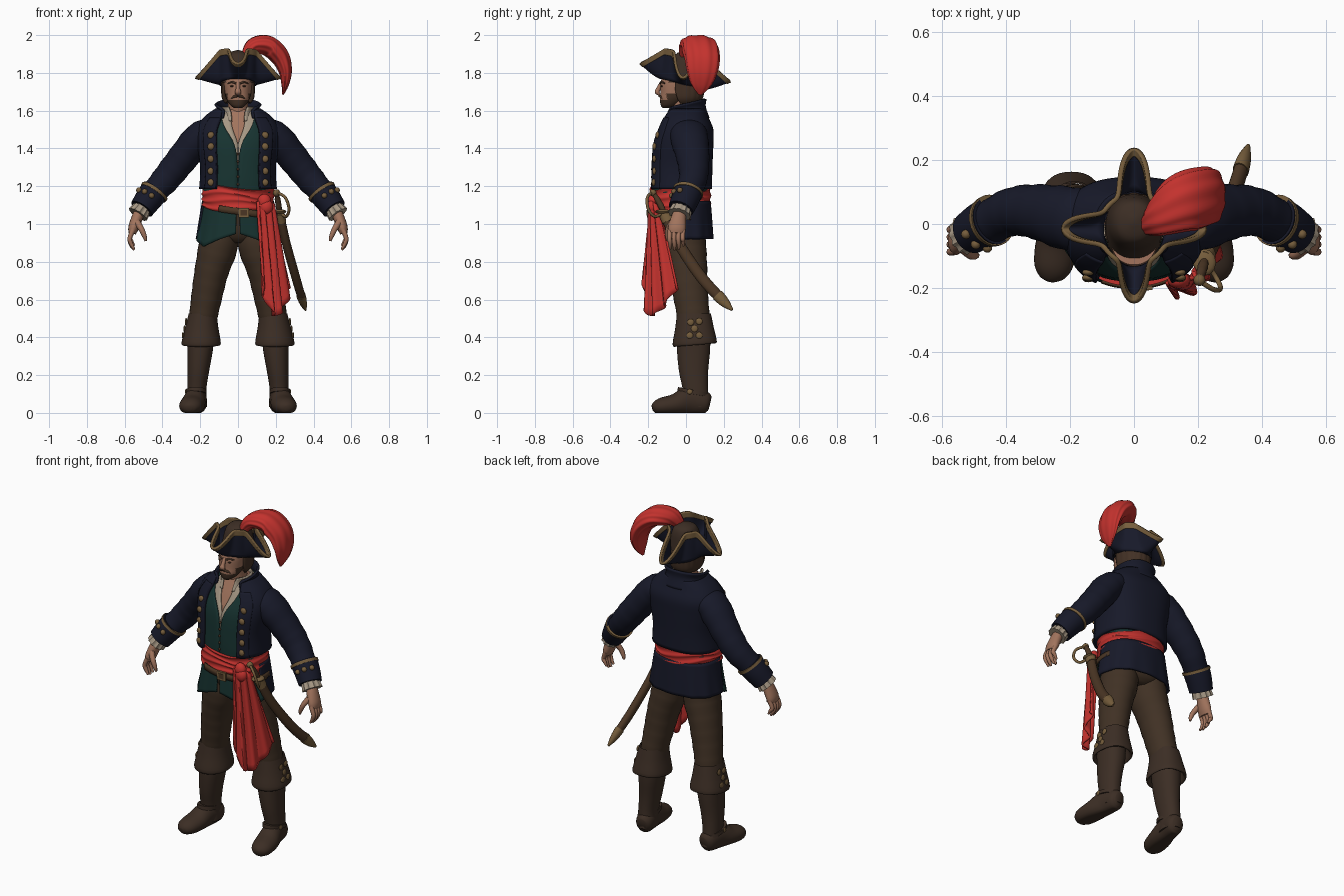
import bpy, bmesh
from math import sin, cos, pi, radians, copysign
from mathutils import Vector, Matrix

cube = bpy.data.objects.get("Cube")
if cube:
    bpy.data.objects.remove(cube, do_unlink=True)


def material(name, *rgb):
    m = bpy.data.materials.new(name)
    m.use_nodes = True
    m.diffuse_color = (*rgb, 1)
    bsdf = next(n for n in m.node_tree.nodes if n.type == 'BSDF_PRINCIPLED')
    bsdf.inputs["Base Color"].default_value = (*rgb, 1)
    bsdf.inputs["Roughness"].default_value = 0.8
    return m


NAVY = material("navy cloth", .0085, .0098, .022)
PANTS = material("brown cloth", .052, .031, .018)
BOOT = material("boot leather", .045, .027, .018)
RED = material("red cloth", .55, .032, .027)
GOLD = material("old gold", .18, .11, .045)
SKIN = material("skin", .36, .175, .11)
TEAL = material("dark teal cloth", .0085, .033, .03)
CREAM = material("cream linen", .38, .31, .23)
HAIR = material("dark hair", .055, .03, .018)
BELT = material("belt leather", .07, .037, .018)


def finish(name, bm, mats, thick=0, mirror=False):
    me = bpy.data.meshes.new(name)
    bm.to_mesh(me)
    bm.free()
    for m in mats:
        me.materials.append(m)
    me.shade_smooth()
    me.set_sharp_from_angle(angle=radians(50))
    ob = bpy.data.objects.new(name, me)
    bpy.context.collection.objects.link(ob)
    if thick:
        s = ob.modifiers.new("thickness", 'SOLIDIFY')
        s.thickness, s.offset = thick, 0
    if mirror:
        ob.modifiers.new("mirror", 'MIRROR').use_mirror_merge = False


def grid(name, rows, mat, closed=True, cap=True, rule=None, thick=0, mirror=False):
    """Skin rows of points; rule(centre) picks a material index."""
    bm = bmesh.new()
    vs = [[bm.verts.new((p[0], p[1], max(p[2], 0))) for p in r] for r in rows]
    n = len(rows[0])
    for a, b in zip(vs, vs[1:]):
        for i in range(n if closed else n - 1):
            j = (i + 1) % n
            bm.faces.new((a[i], a[j], b[j], b[i]))
    if closed and cap:
        bm.faces.new(vs[0])
        bm.faces.new(vs[-1])
    bmesh.ops.recalc_face_normals(bm, faces=bm.faces)
    if rule:
        for f in bm.faces:
            f.material_index = rule(f.calc_center_median())
    finish(name, bm, mat if isinstance(mat, list) else [mat], thick, mirror)


def spline(pts, k):
    P, out = [pts[0], *pts, pts[-1]], []
    for i in range(1, len(P) - 2):
        for t in (j / k for j in range(k)):
            out.append(tuple(.5 * (2*b + (c-a)*t + (2*a-5*b+4*c-d)*t*t + (3*b-a-3*c+d)*t**3)
                             for a, b, c, d in zip(*P[i-1:i+3])))
    return out + [tuple(pts[-1])]


def power(v, p):
    return copysign(abs(v) ** (2 / p), v)


def loft(name, secs, mat, k=4, n=40, arc=None, p=2.2, hem=None, flute=(0, 0), **kw):
    """Stack level rings (x, y, z, rx, ry, optional front gap in degrees); angle 0 is front."""
    rows, secs = [], spline(secs, k)
    for i, (x, y, z, rx, ry, *gap) in enumerate(secs):
        t = i / (len(secs) - 1)
        lo, hi = arc(gap[0]) if callable(arc) else arc or (0, 360)
        steps = n if arc is None else n - 1
        row = []
        for j in range(n):
            a = radians(lo + (hi - lo) * j / steps)
            f = 1 + flute[1] * t * cos(flute[0] * a)
            row.append((x + rx * f * power(sin(a), p), y - ry * f * power(cos(a), p),
                        z + (hem(a, t) if hem else 0)))
        rows.append(row)
    grid(name, rows, mat, closed=arc is None, **kw)


def around(gap):
    return gap, 360 - gap


def tube(name, secs, mat, k=5, n=16, hint=(0, 1, 0), flute=(0, 0), fold=0, **kw):
    """Sweep ellipses (x, y, z, w, d) along a path; d lies along the hint axis."""
    secs, rows = spline(secs, k), []
    c = [Vector(s[:3]) for s in secs]
    for i, s in enumerate(secs):
        t = (c[min(i + 1, len(c) - 1)] - c[max(i - 1, 0)]).normalized()
        v = Vector(hint)
        v = (v - t * v.dot(t)).normalized()
        u = v.cross(t)
        g = 1 + fold * sin(i * 2.1)
        rows.append([c[i] + (u * s[3] * cos(a) + v * s[4] * sin(a)) * g * (1 + flute[1] * cos(flute[0] * a))
                     for a in (2 * pi * j / n for j in range(n))])
    grid(name, rows, mat, **kw)


def lumps(name, places, size, mat, box=False, mirror=False):
    bm = bmesh.new()
    for p in places:
        m = Matrix.Translation(p) @ Matrix.Diagonal((*size, 1))
        if box:
            bmesh.ops.create_cube(bm, size=2, matrix=m)
        else:
            bmesh.ops.create_uvsphere(bm, u_segments=12, v_segments=8, radius=1, matrix=m)
    finish(name, bm, [mat], mirror=mirror)


# Boots and trousers
tube("feet", [(.21, .125, .05, .03, .04), (.213, .1, .055, .05, .06), (.225, .02, .065, .056, .075),
              (.24, -.06, .045, .066, .055), (.252, -.13, .035, .06, .045), (.258, -.165, .028, .04, .03),
              (.26, -.178, .025, .015, .015)], BOOT, n=24, hint=(0, 0, 1), mirror=True)
loft("boot_shafts", [(.215, .055, .03, .052, .07), (.218, .05, .12, .05, .067), (.21, .04, .22, .057, .077),
                     (.2, .04, .34, .068, .088), (.198, .04, .46, .075, .088)], BOOT, mirror=True)
loft("boot_cuffs", [(.187, .042, .525, .074, .09), (.192, .045, .45, .088, .102), (.195, .047, .37, .104, .117),
                    (.195, .047, .365, .09, .1), (.197, .045, .42, .07, .085)], BOOT,
     hem=lambda a, t: -.015 * cos(a) * t, flute=(5, .015), cap=False, mirror=True)
loft("ankle_straps", [(.222, .035, .1, .056, .08), (.222, .035, .122, .054, .078)], BOOT, k=1,
     hem=lambda a, t: .015 * cos(a), mirror=True)
lumps("ankle_buckles", [(.276, .02, .112)], (.005, .014, .014), GOLD, mirror=True)
lumps("boot_ornaments", [(.293 - .22 * (z - .4), y, z) for y, z in
                         ((.02, .41), (.07, .41), (.045, .445), (.025, .48), (.07, .485))],
      (.006, .018, .018), GOLD, mirror=True)
tube("trouser_legs", [(.098, -.01, .98, .098, .105), (.106, -.005, .88, .104, .112), (.14, .01, .75, .09, .103),
                      (.165, .025, .62, .082, .092), (.185, .04, .5, .074, .085), (.19, .04, .44, .07, .08)],
     PANTS, n=28, fold=.014, mirror=True)
loft("trouser_seat", [(0, 0, .9, .06, .07), (0, 0, .95, .16, .11), (0, -.02, 1.12, .165, .125)], PANTS)

# Coat body, waistcoat, shirt and bare chest as layers that open at the front
coat = [(0, -.03, 1.185, .198, .16, 30), (0, -.028, 1.3, .192, .16, 30), (0, -.02, 1.42, .21, .157, 28),
        (0, -.005, 1.5, .213, .142, 26), (0, -.003, 1.56, .175, .115, 26), (0, 0, 1.605, .115, .095, 38)]


def front_y(x, z):
    s = min(spline(coat, 8), key=lambda s: abs(s[2] - z))
    return s[1] - s[4] * (1 - (abs(x) / s[3]) ** 2.5) ** (1 / 2.5)


def layer(inset, gaps):
    return [(x, y, z, rx - inset, ry - inset, g) for (x, y, z, rx, ry, _), g in zip(coat, gaps)]


loft("chest", [s[:5] for s in layer(.03, coat)], SKIN, n=60, p=2.5)
loft("shirt", layer(.022, (0, 0, 0, 5, 11, 24)), CREAM, n=80, p=2.5, arc=around, thick=.006)
loft("waistcoat", [(0, -.025, 1.1, .165, .14, 0)] + layer(.014, (0, 0, 3, 14, 27, 44)), TEAL,
     n=80, p=2.5, arc=around, thick=.006)
loft("coat_body", coat, NAVY, n=60, p=2.5, arc=around, thick=.016)
loft("coat_facings", [(x, y, z, rx + .007, ry + .007, g) for x, y, z, rx, ry, g in coat[:5]], NAVY, n=10, p=2.5,
     arc=lambda g: (g, g + 24), thick=.012, mirror=True)
loft("coat_collar", [(0, 0, 1.56, .13, .118, 36), (0, -.01, 1.605, .105, .108, 42), (0, -.01, 1.635, .118, .112, 50)],
     NAVY, arc=around, hem=lambda a, t: -.028 * cos(a) * t, thick=.014)
loft("shirt_collar", [(0, -.015, 1.545, .08, .1, 22), (0, -.015, 1.59, .075, .085, 28), (0, -.012, 1.62, .082, .085, 36)],
     CREAM, arc=around, thick=.01)
lumps("coat_buttons", [(.143, front_y(.143, z) - .016, z) for z in (1.22, 1.28, 1.345, 1.41, 1.47)],
      (.019, .011, .019), GOLD, mirror=True)
lumps("waistcoat_buttons", [(0, front_y(0, z) + .01, z) for z in (1.21, 1.25, 1.29, 1.33, 1.37)],
      (.007, .007, .007), BELT)

# Coat tail, waistcoat skirt, belt and sash
loft("coat_tail", [(0, -.02, 1.12, .185, .145), (0, -.02, 1.02, .2, .152), (0, -.02, .92, .215, .158)], NAVY, n=60,
     arc=(78, 282), p=2.4, flute=(12, .015), thick=.012)
loft("waistcoat_skirt", [(0, -.03, 1.12, .175, .15), (0, -.03, 1.03, .193, .156), (0, -.03, .95, .217, .16)], TEAL,
     n=40, arc=(2, 84), hem=lambda a, t: -.07 * t * (1 - abs(a - .95) / .95), flute=(14, .012), thick=.01, mirror=True)
loft("belt", [(0, -.03, 1.035, .203, .168), (0, -.03, 1.07, .198, .165)], BELT, k=1, arc=(-28, 125), thick=.01,
     hem=lambda a, t: .015 - .03 * sin(a))
lumps("belt_buckle", [(.03, -.2, 1.06)], (.028, .006, .026), GOLD, box=True)
lumps("buckle_centre", [(.03, -.203, 1.06)], (.017, .005, .015), BELT, box=True)
loft("sash", [(0, -.03, 1.07 + .012 * i, .188 + .006 * (i % 3 == 1), .158 + .006 * (i % 3 == 1)) for i in range(11)],
     RED, k=3, n=60, hem=lambda a, t: .01 * sin(3 * a + 4 * t) - .014 * sin(a))
lumps("sash_knot", [(.14, -.175, 1.12), (.15, -.18, 1.09)], (.036, .028, .04), RED)

# Pleated hanging end of the sash
top = spline([(.1, -.18, 1.12), (.13, -.19, 1.12), (.17, -.18, 1.12), (.19, -.15, 1.1)], 16)
low = spline([(.12, -.22, .68), (.185, -.2, .52), (.235, -.13, .55), (.28, -.05, .66)], 16)
drape = []
for i in range(17):
    t = i / 16
    wave = [(.006 + .012 * t) * sin(j * .5 + t) for j in range(len(top))]
    drape.append([Vector(a).lerp(Vector(b), t) + Vector((.73, -.68, 0)) * w for a, b, w in zip(top, low, wave)])
grid("sash_tail", drape, RED, closed=False, thick=.012)

# Sleeves, cuffs and hands
tube("sleeves", [(.13, .01, 1.5, .06, .09), (.2, .016, 1.46, .083, .1), (.3, .038, 1.34, .08, .086),
                 (.38, .038, 1.24, .075, .075), (.46, .0, 1.15, .064, .066), (.5, -.018, 1.1, .055, .058)],
     NAVY, n=28, fold=.022, mirror=True)
cuff = [(.44, .012, 1.175, .076, .078), (.475, -.005, 1.13, .072, .074), (.51, -.027, 1.08, .065, .068)]
tube("sleeve_cuffs", cuff, NAVY, n=28, mirror=True)
tube("cuff_trim", [cuff[0][:3] + (.08, .082), (.449, .008, 1.162, .079, .081)], GOLD, k=1, n=28, mirror=True)
outward, forward = Vector((.806, 0, .591)), Vector((-.213, -.93, .29))
lumps("cuff_buttons", [Vector((.475, -.005, 1.13)) + (outward * cos(a) + forward * sin(a)) * .075 for a in (.4, 1, 1.6)],
      (.015, .015, .015), GOLD, mirror=True)
tube("shirt_ruffles", [(.5, -.02, 1.095, .045, .05), (.53, -.035, 1.05, .054, .06)], CREAM, k=3, n=48,
     flute=(12, .06), mirror=True)
tube("palms", [(.52, -.03, 1.07, .028, .032), (.535, -.04, 1.03, .03, .04), (.553, -.048, .98, .028, .047),
               (.56, -.05, .95, .02, .042)], SKIN, mirror=True)
for i, name in enumerate(("index", "middle", "ring", "little")):
    y, drop = -.084 + .023 * i, (.006, 0, .004, .022)[i]
    tube(name + "_fingers", [(.555, y, .97, .014, .013), (.573, y - .003, .925, .012, .012),
                             (.566, y, .89 + drop, .011, .011), (.55, y, .862 + drop, .006, .006)],
         SKIN, n=10, mirror=True)
tube("thumbs", [(.535, -.075, 1.01, .018, .016), (.51, -.095, .97, .015, .015), (.495, -.098, .935, .012, .012),
                (.488, -.096, .91, .006, .006)], SKIN, n=10, mirror=True)

# Head, beard and hair
loft("neck", [(0, .0, 1.52, .065, .065), (0, -.01, 1.6, .055, .06), (0, -.03, 1.69, .052, .06)], SKIN)
loft("head", [(0, -.1, 1.615, .022, .025), (0, -.088, 1.63, .042, .046), (0, -.065, 1.66, .06, .073),
              (0, -.05, 1.69, .068, .086), (0, -.04, 1.74, .074, .096), (0, -.035, 1.775, .074, .092)],
     [SKIN, HAIR], k=8, n=64,
     rule=lambda c: int(c.y < 0 and (c.z < 1.658 or abs(c.x) > .055 and c.z < 1.69)))
loft("hair", [(0, -.02, 1.645, .06, .08, 84), (0, -.015, 1.67, .076, .095, 74), (0, -.015, 1.72, .08, .102, 68),
              (0, -.015, 1.77, .08, .1, 68)], HAIR, n=72, arc=around, flute=(18, .02), thick=.02)
tube("nose", [(0, -.13, 1.75, .01, .008), (0, -.146, 1.715, .012, .012), (0, -.153, 1.698, .017, .012),
              (0, -.138, 1.684, .012, .006)], SKIN, n=12)
tube("moustache", [(0, -.14, 1.678, .006, .007), (.022, -.132, 1.674, .007, .008), (.042, -.11, 1.655, .005, .006)],
     HAIR, n=10, mirror=True)
tube("eyebrows", [(.012, -.136, 1.744, .005, .005), (.033, -.13, 1.752, .006, .005), (.054, -.112, 1.744, .003, .003)],
     HAIR, n=8, mirror=True)
lumps("eyes", [(.031, -.128, 1.73)], (.011, .006, .005), HAIR, mirror=True)


# Cocked hat: four drooping points with upturned brim between them
def brim_point(a, t):
    c = cos(a)
    tip = (.5 + .5 * cos(4 * a)) ** 3
    r = .108 + tip * (.115 + .014 * c * c - .012 * c)
    z = 1.91 + .018 * c + tip * (1.775 + .075 * max(c, 0) ** 2 - .02 * max(-c, 0) - 1.91 - .018 * c)
    base = 1.742 + .028 * c
    return (sin(a) * (.095 + (r - .095) * t), -.016 - c * (.118 + (r - .118) * t), base + (z - base) * t ** 1.25)


def brim(name, t0, t1, mat, thick):
    grid(name, [[brim_point(2 * pi * j / 160, t0 + (t1 - t0) * i / 6) for j in range(160)] for i in range(7)],
         mat, cap=False, thick=thick)


brim("hat_brim", 0, 1, NAVY, .008)
brim("hat_trim", .85, 1.02, GOLD, .015)
loft("hat_crown", [(0, -.014, 1.75, .09, .108), (0, 0, 1.81, .083, .088), (0, .005, 1.87, .072, .076),
                   (0, .008, 1.905, .052, .055), (0, .01, 1.92, .008, .01)], BOOT)
tube("hat_plume", [(.035, -.01, 1.88, .022, .025), (.08, .02, 1.94, .042, .06), (.155, .065, 1.945, .053, .092),
                   (.22, .085, 1.89, .05, .092), (.25, .086, 1.815, .036, .082), (.25, .08, 1.74, .02, .055),
                   (.238, .075, 1.685, .004, .01)], RED, k=7, n=64, flute=(9, .04))

# Sword in its curved scabbard
blade = spline([(.22, -.115, 1.06, .022, .028), (.255, -.04, .9, .023, .029), (.305, .08, .72, .023, .03),
                (.34, .19, .6, .02, .026), (.357, .245, .545, .005, .006)], 8)
thicker = [(x, y, z, w * 1.15, d * 1.15) for x, y, z, w, d in blade]
tube("scabbard", blade, BELT, k=1)
tube("scabbard_tip", thicker[-11:], GOLD, k=1)
tube("scabbard_throat", thicker[:4], GOLD, k=1)
tube("sword_grip", [(.22, -.115, 1.06, .014, .014), (.213, -.14, 1.11, .016, .016), (.205, -.17, 1.16, .012, .012)],
     BELT, fold=.06)
lumps("sword_pommel", [(.204, -.175, 1.165)], (.019, .019, .019), GOLD)
lumps("sword_guard", [(.22, -.12, 1.065)], (.036, .042, .013), GOLD)
tube("knuckle_bow", [(.225, -.12, 1.06, .008, .008), (.255, -.165, 1.04, .008, .008), (.27, -.2, 1.08, .008, .008),
                     (.25, -.205, 1.14, .008, .008), (.205, -.178, 1.168, .008, .008)], GOLD, n=10, hint=(1, .3, 0))
